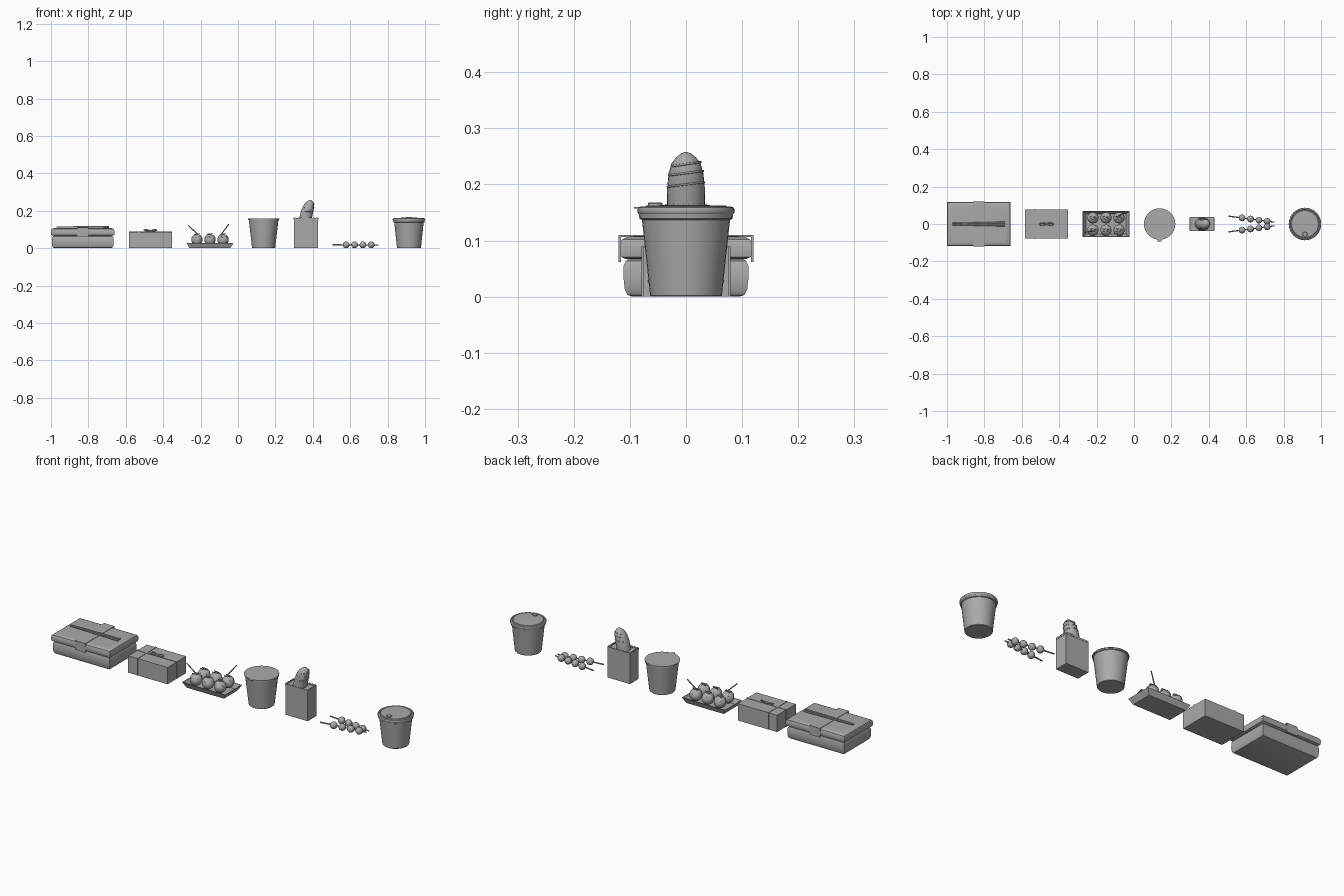
import bpy, bmesh, math
from mathutils import Vector

if "Cube" in bpy.data.objects:
    bpy.data.objects.remove(bpy.data.objects["Cube"])

grey = bpy.data.materials.new("plain_grey")
grey.diffuse_color = (0.4, 0.4, 0.4, 1)
grey.use_nodes = True
grey.node_tree.nodes["Principled BSDF"].inputs["Base Color"].default_value = grey.diffuse_color


def finish(name, bm, smooth=True):
    bmesh.ops.recalc_face_normals(bm, faces=bm.faces)
    me = bpy.data.meshes.new(name)
    bm.to_mesh(me)
    bm.free()
    ob = bpy.data.objects.new(name, me)
    bpy.context.collection.objects.link(ob)
    me.materials.append(grey)
    if smooth:
        bpy.ops.object.select_all(action='DESELECT')
        ob.select_set(True)
        bpy.context.view_layer.objects.active = ob
        bpy.ops.object.shade_smooth_by_angle(angle=math.radians(35))
    return ob


def loft(name, rings, smooth=True, cap=True):
    """Skin a list of equal-length point rings."""
    bm = bmesh.new()
    vs = [[bm.verts.new(p) for p in r] for r in rings]
    n = len(vs[0])
    for a, b in zip(vs, vs[1:]):
        for i in range(n):
            bm.faces.new((a[i], a[(i + 1) % n], b[(i + 1) % n], b[i]))
    if cap:
        bm.faces.new(vs[0])
        bm.faces.new(vs[-1])
    return finish(name, bm, smooth)


def rect_loft(name, cx, levels, smooth=True):
    """Stack of rectangles: (half x, half y, z)."""
    return loft(name, [[(cx - a, -b, z), (cx + a, -b, z), (cx + a, b, z), (cx - a, b, z)]
                       for a, b, z in levels], smooth)


def box(name, x0, x1, y0, y1, z0, z1):
    return loft(name, [[(x0, y0, z), (x1, y0, z), (x1, y1, z), (x0, y1, z)]
                       for z in (z0, z1)], False)


def lathe(name, cx, cy, profile, n=32):
    return loft(name, [[(cx + r * math.cos(t * math.tau / n), cy + r * math.sin(t * math.tau / n), z)
                        for t in range(n)] for r, z in profile])


def ball(name, c, r, sz=1.0):
    bm = bmesh.new()
    bmesh.ops.create_uvsphere(bm, u_segments=20, v_segments=12, radius=r)
    for v in bm.verts:
        v.co = Vector((v.co.x, v.co.y, v.co.z * sz)) + Vector(c)
    return finish(name, bm)


def rod(name, a, b, r0, r1, n=10):
    a, b = Vector(a), Vector(b)
    q = (b - a).to_track_quat('Z', 'Y')
    return loft(name, [[p + q @ Vector((r * math.cos(i * math.tau / n), r * math.sin(i * math.tau / n), 0))
                        for i in range(n)] for p, r in ((a, r0), (b, r1))])


def tube(name, pts, r, cyclic=False):
    cu = bpy.data.curves.new(name, 'CURVE')
    cu.dimensions = '3D'
    cu.bevel_depth, cu.bevel_resolution = r, 2
    sp = cu.splines.new('NURBS')
    sp.points.add(len(pts) - 1)
    for p, c in zip(sp.points, pts):
        p.co = (*c, 1)
    sp.use_cyclic_u, sp.use_endpoint_u, sp.order_u = cyclic, True, 3
    sp.resolution_u = 6
    ob = bpy.data.objects.new(name, cu)
    bpy.context.collection.objects.link(ob)
    cu.materials.append(grey)
    return ob


# Lunch box with rounded base, lid, paper band and chopsticks
X = -0.83
rect_loft("lunch_base", X, [(.150, .095, 0), (.158, .104, .003), (.163, .109, .012), (.165, .111, .03),
                            (.164, .111, .055), (.160, .107, .064), (.152, .10, .068)])
rect_loft("lunch_lid", X, [(.160, .108, .067), (.169, .116, .071), (.170, .118, .08), (.170, .118, .092),
                           (.166, .114, .102), (.155, .104, .107), (.14, .09, .108)])
box("lunch_band_top", X - .03, X + .03, -.12, .12, .106, .110)
for s in (-1, 1):
    box("lunch_band_side", X - .03, X + .03, min(s * .116, s * .12), max(s * .116, s * .12), .062, .110)
    rod("chopstick", (-.97, s * .004, .114), (-.69, s * .008, .114), .003, .005)

# Wrapped parcel with two straps and a bow
X = -0.468
box("parcel", X - .114, X + .114, -.077, .077, 0, .088)
box("parcel_strap_across", -.534, -.526, -.079, .079, 0, .090)
box("parcel_strap_along", X - .116, X + .116, -.004, .004, 0, .090)
for s in (-1, 1):
    tube("bow_loop", [(X, 0, .092), (X + s * .015, .008, .10), (X + s * .035, .004, .098),
                      (X + s * .033, -.01, .094), (X + s * .012, -.006, .093)], .003, True)
ball("bow_knot", (X, 0, .094), .006)

# Tray of dumpling balls with sauce and picks
X = -0.15
rect_loft("snack_tray", X, [(.108, .056, 0), (.126, .069, .029), (.122, .066, .029), (.106, .054, .006)])
for i in range(3):
    for s in (-1, 1):
        bx, by = X + (i - 1) * .07, s * .033
        ball("snack_ball", (bx, by, .044), .030)
        # drippy sauce cap
        n = 24
        loft("sauce_cap", [[(bx + .0315 * math.sin(p) * math.cos(t * math.tau / n),
                             by + .0315 * math.sin(p) * math.sin(t * math.tau / n),
                             .044 + .0315 * math.cos(p))
                            for t in range(n) for p in [a * (1 + .2 * math.sin(5 * t * math.tau / n + i))]]
                           for a in (1.15, .9, .6, .3, .08)])
        for k in (-1, 1):
            rod("garnish", (bx - .016, by + k * .008, .075), (bx + .016, by + k * .003, .077), .0025, .002, 6)
rod("pick", (-.20, -.033, .06), (-.265, -.045, .122), .003, .003)
rod("pick", (-.10, .033, .06), (-.05, .06, .128), .003, .003)

# Tall cup with flat paper lid and pull tab
lathe("noodle_cup", .137, 0, [(.060, 0), (.062, .002), (.079, .150), (.083, .152), (.083, .157)])
lathe("noodle_lid", .137, 0, [(.084, .157), (.084, .160)])
box("lid_tab", .126, .146, -.093, -.07, .157, .160)

# Paper bag with zigzag rim
X = 0.364
box("paper_bag", X - .065, X + .065, -.036, .036, 0, .155)
n = 16
for s in (-1, 1):
    for horiz, L, off in ((True, .065, .036), (False, .036, .065)):
        bm = bmesh.new()
        pts = [(-L, .154)] + [(-L + 2 * L * i / n, .165 if i % 2 else .160) for i in range(n + 1)] + [(L, .154)]
        f = [bm.verts.new((X + u, s * off, z) if horiz else (X + s * off, u, z)) for u, z in pts]
        bm.faces.new(f)
        ob = finish("bag_rim", bm, False)
        sol = ob.modifiers.new("thick", 'SOLIDIFY')
        sol.thickness, sol.offset = .002, 0

# Leaning loaf with raised score marks
axis = [(.355, .125, .033), (.362, .165, .034), (.369, .195, .0335), (.376, .220, .031), (.381, .237, .026),
        (.384, .248, .018), (.386, .255, .009), (.387, .258, .002)]
loft("loaf", [[(x + r * math.cos(i * math.tau / 24), r * math.sin(i * math.tau / 24), z)
               for i in range(24)] for x, z, r in axis])
for cx, cz, r in ((.371, .200, .033), (.376, .220, .031), (.381, .236, .0265)):
    tube("score_mark", [(cx + r * math.cos(a), r * math.sin(a), cz + .004 * math.sin(a))
                        for a in [-2.4 + .3 * k for k in range(17)]], .0018)

# Two skewers, four dumplings each
for s in (-1, 1):
    rod("skewer_stick", (.505, s * .042, .018), (.75, s * .010, .018), .0035, .003)
    for x in (.578, .623, .668, .712):
        y = s * (.042 - .032 * (x - .505) / .245)
        ball("skewer_dumpling", (x, y, .018), .018)

# Drink cup with rolled lid and sip plug
X = 0.914
lathe("drink_cup", X, 0, [(.062, 0), (.064, .002), (.079, .142)])
lathe("drink_lid", X, 0, [(.079, .137), (.083, .139), (.084, .147), (.086, .149), (.087, .154), (.085, .159),
                          (.079, .161), (.076, .158), (.074, .158), (.072, .162), (.04, .163)])
lathe("sip_plug", X, -.055, [(.013, .160), (.013, .166), (.011, .168)], 16)
